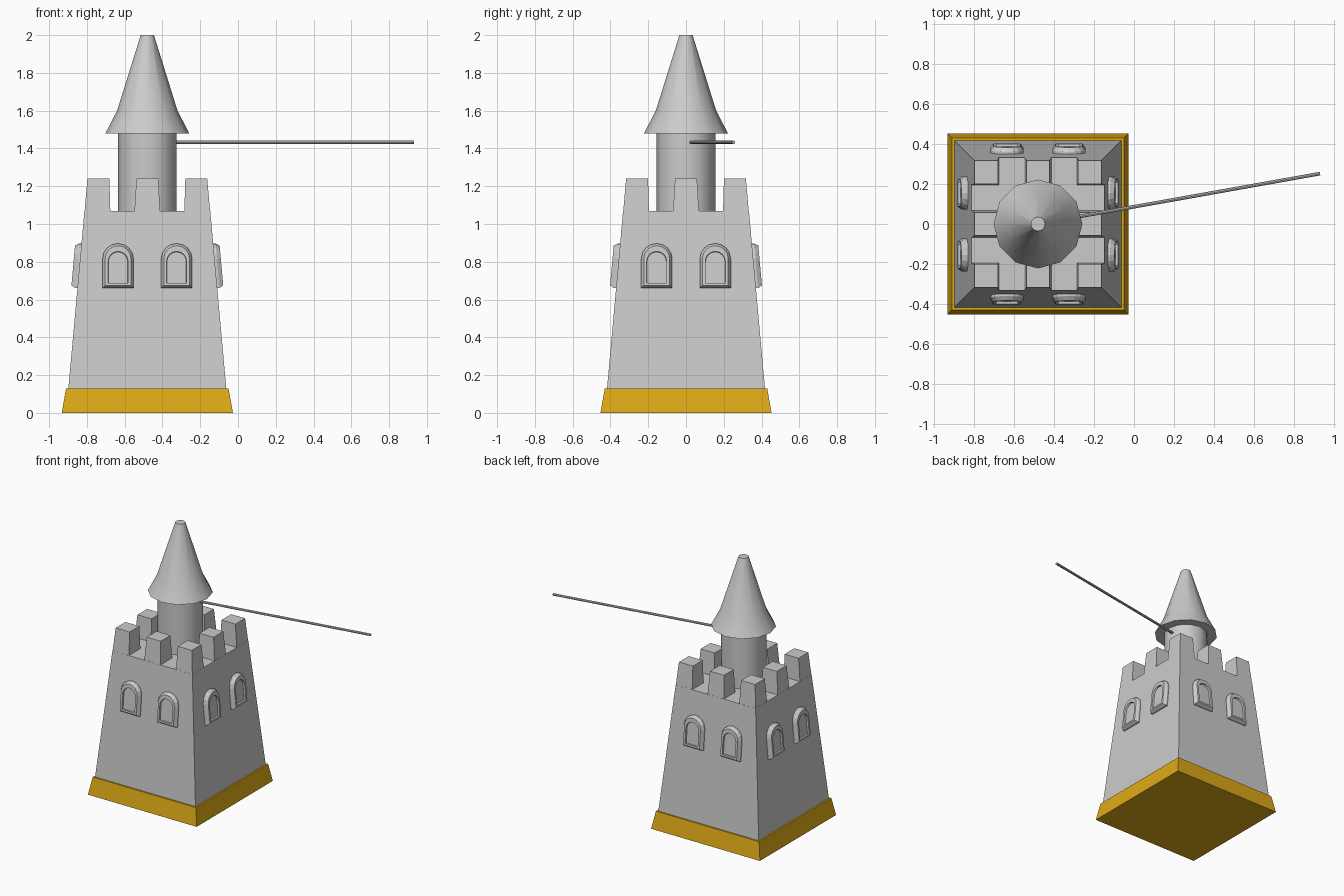
import bpy, bmesh, math
from mathutils import Matrix, Vector

cube = bpy.data.objects.get("Cube")
if cube:
    bpy.data.objects.remove(cube, do_unlink=True)

CX = -0.48                      # tower axis
WALL_LOW, WALL_HIGH = 0.13, 1.07
HALF_LOW, HALF_HIGH = 0.418, 0.333
SLOPE = (HALF_LOW - HALF_HIGH) / (WALL_HIGH - WALL_LOW)


def material(name, rgb):
    mat = bpy.data.materials.new(name)
    mat.use_nodes = True
    color = (*rgb, 1)
    mat.diffuse_color = color
    mat.node_tree.nodes["Principled BSDF"].inputs["Base Color"].default_value = color
    return mat


stone = material("grey stone", (0.6, 0.6, 0.6))
gold = material("golden plinth", (0.73, 0.4, 0.008))


def loft(name, rings, mat, smooth=False):
    """Skin a stack of equal-sized point rings and cap both ends."""
    bm = bmesh.new()
    loops = [[bm.verts.new(p) for p in ring] for ring in rings]
    n = len(loops[0])
    for a, b in zip(loops, loops[1:]):
        for i in range(n):
            j = (i + 1) % n
            bm.faces.new((a[i], a[j], b[j], b[i]))
    bm.faces.new(loops[0][::-1])
    bm.faces.new(loops[-1])
    bmesh.ops.recalc_face_normals(bm, faces=bm.faces)
    mesh = bpy.data.meshes.new(name)
    bm.to_mesh(mesh)
    bm.free()
    mesh.materials.append(mat)
    obj = bpy.data.objects.new(name, mesh)
    bpy.context.collection.objects.link(obj)
    if smooth:
        bpy.ops.object.select_all(action="DESELECT")
        obj.select_set(True)
        bpy.context.view_layer.objects.active = obj
        bpy.ops.object.shade_smooth_by_angle(angle=math.radians(35))
    return obj


def square(x, y, half, z):
    return [(CX + x + sx * half, y + sy * half, z)
            for sx, sy in ((-1, -1), (1, -1), (1, 1), (-1, 1))]


def circle(radius, z, sides=12):
    return [(CX + radius * math.cos(math.tau * i / sides),
             radius * math.sin(math.tau * i / sides), z) for i in range(sides)]


# Plinth and tapered tower walls
loft("plinth", [square(0, 0, 0.453, 0), square(0, 0, 0.43, WALL_LOW)], gold)
loft("tower_walls", [square(0, 0, HALF_LOW, WALL_LOW),
                     square(0, 0, HALF_HIGH, WALL_HIGH)], stone)

# Eight tapered merlons around the deck
for ix in (-1, 0, 1):
    for iy in (-1, 0, 1):
        if ix or iy:
            loft("merlon", [square(ix * 0.264, iy * 0.264, 0.068, WALL_HIGH),
                            square(ix * 0.259, iy * 0.259, 0.058, 1.24)], stone)

# Turret and flared spire
loft("turret", [circle(0.155, WALL_HIGH), circle(0.155, 1.48)], stone, True)
loft("spire_roof", [circle(0.222, 1.48), circle(0.16, 1.6),
                    circle(0.035, 2.0)], stone, True)


# Arched windows: bevelled frame around a recessed pane
def arch(half, bottom, spring, depth, steps=8):
    outline = [(-half, bottom), (half, bottom)]
    for i in range(steps + 1):
        a = math.pi * i / steps
        outline.append((half * math.cos(a), spring + half * math.sin(a)))
    return [Vector((x, -depth, z)) for x, z in outline]


WINDOW_Z = 0.66
wall_half = HALF_LOW - SLOPE * (WINDOW_Z - WALL_LOW)
tilt = Matrix.Rotation(-math.atan(SLOPE), 4, "X")
for side in range(4):
    turn = Matrix.Rotation(side * math.pi / 2, 4, "Z")
    for offset in (-0.155, 0.155):
        place = (Matrix.Translation((CX, 0, 0)) @ turn
                 @ Matrix.Translation((offset, -wall_half, WINDOW_Z)) @ tilt)
        rings = [arch(0.082, 0, 0.155, -0.01), arch(0.082, 0, 0.155, 0.012),
                 arch(0.068, 0.012, 0.155, 0.033), arch(0.053, 0.025, 0.14, 0.033),
                 arch(0.051, 0.027, 0.14, 0.02)]
        loft("arched_window", [[place @ p for p in r] for r in rings], stone)

# Long thin pole leaving the turret
start, end = Vector((-0.36, 0.022, 1.432)), Vector((0.93, 0.252, 1.432))
aim = (end - start).to_track_quat("Z", "Y").to_matrix()
ring = [aim @ Vector((0.009 * math.cos(math.tau * i / 8),
                      0.009 * math.sin(math.tau * i / 8), 0)) for i in range(8)]
loft("pole", [[start + p for p in ring], [end + p for p in ring]], stone, True)
